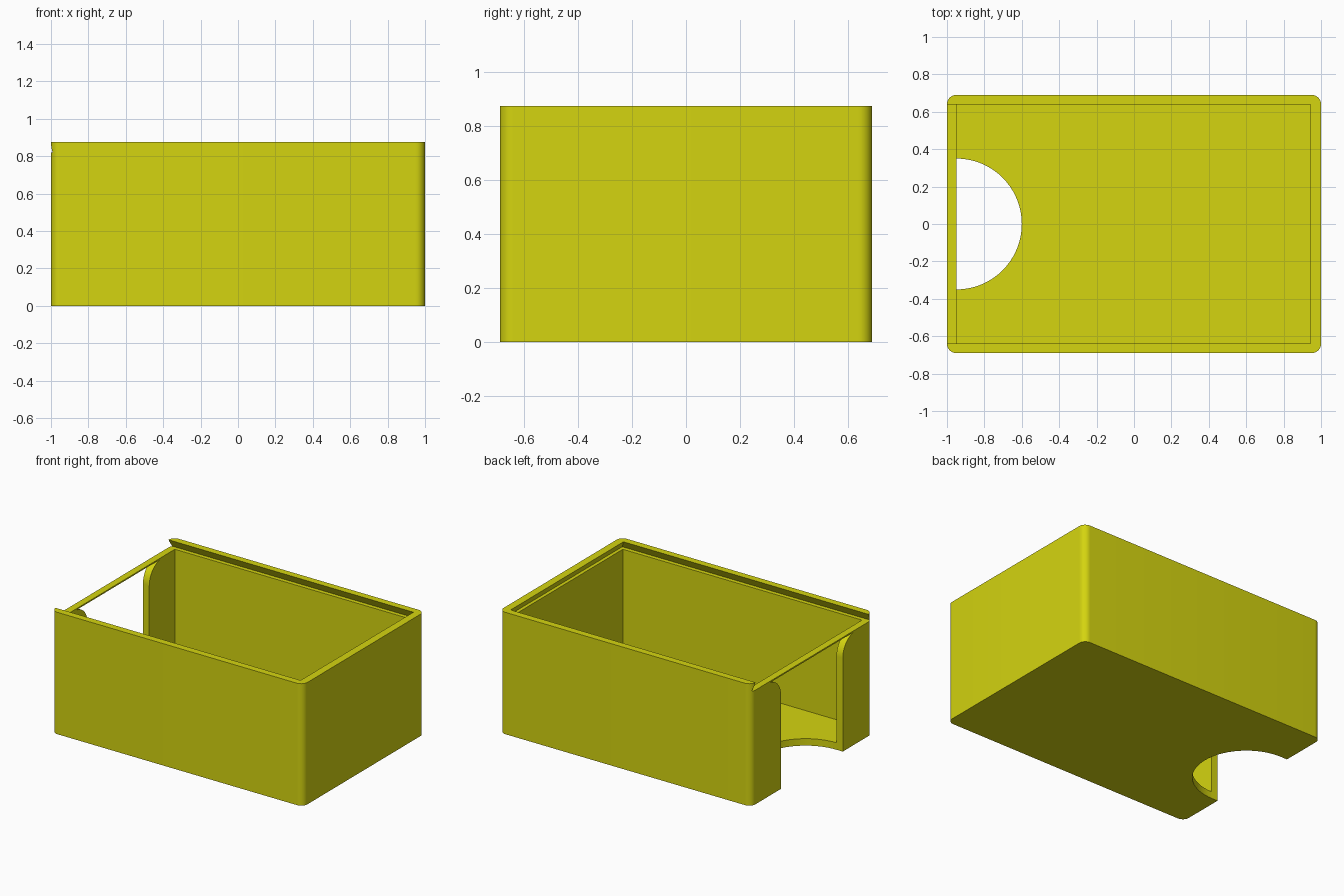
import bpy, bmesh, math

if "Cube" in bpy.data.objects:
    bpy.data.objects.remove(bpy.data.objects["Cube"])

L, W, H = 1.0, 0.69, 0.875      # half length, half width, height
WALL, R = 0.05, 0.05            # wall thickness, corner radius
LEDGE = 0.82                    # height of the lid ledge

yellow = bpy.data.materials.new("yellow plastic")
yellow.diffuse_color = (0.66, 0.66, 0.005, 1)
yellow.use_nodes = True
yellow.node_tree.nodes["Principled BSDF"].inputs["Base Color"].default_value = yellow.diffuse_color


def loft(name, bottom, top):
    """Closed solid between two matching rings of points."""
    bm = bmesh.new()
    a = [bm.verts.new(p) for p in bottom]
    b = [bm.verts.new(p) for p in top]
    n = len(a)
    bm.faces.new(a)
    bm.faces.new(b)
    for i in range(n):
        j = (i + 1) % n
        bm.faces.new((a[i], a[j], b[j], b[i]))
    bmesh.ops.recalc_face_normals(bm, faces=bm.faces)
    mesh = bpy.data.meshes.new(name)
    bm.to_mesh(mesh)
    bm.free()
    mesh.materials.append(yellow)
    ob = bpy.data.objects.new(name, mesh)
    bpy.context.collection.objects.link(ob)
    return ob


def arc(cx, cy, r, a0, a1, n):
    return [(cx + r * math.cos(math.radians(a0 + (a1 - a0) * i / n)),
             cy + r * math.sin(math.radians(a0 + (a1 - a0) * i / n)))
            for i in range(n + 1)]


def rect(x0, x1, y, z):
    return [(x0, -y, z), (x1, -y, z), (x1, y, z), (x0, y, z)]


def at_z(ring, z):
    return [(x, y, z) for x, y in ring]


def cut(body, cutter):
    cutter.hide_render = True
    m = body.modifiers.new("cut", 'BOOLEAN')
    m.operation, m.solver, m.object = 'DIFFERENCE', 'EXACT', cutter
    bpy.context.view_layer.objects.active = body
    bpy.ops.object.modifier_apply(modifier=m.name)
    bpy.data.objects.remove(cutter)


# Box body with rounded upright corners
outline = []
for k, (sx, sy) in enumerate([(1, 1), (-1, 1), (-1, -1), (1, -1)]):
    outline += arc(sx * (L - R), sy * (W - R), R, 90 * k, 90 * k + 90, 10)
box = loft("tray_body", at_z(outline, 0), at_z(outline, H))

# Inner cavity
cut(box, loft("cavity", rect(-L + WALL, L - WALL, W - WALL, WALL),
              rect(-L + WALL, L - WALL, W - WALL, LEDGE + 0.02)))

# Dovetail groove for the sliding lid, open at the left end
s = 0.03 / (H - LEDGE)          # undercut slope
up = 0.01                       # overshoot above the rim
e = s * up
cut(box, loft("lid_groove", rect(-1.2, 0.975, 0.67, LEDGE),
              rect(-1.2, 0.945 - e, 0.64 - e, H + up)))

# Half-round thumb notch through the floor
notch = arc(-L + WALL, 0, 0.35, 0, 360, 72)[:-1]
cut(box, loft("floor_notch", at_z(notch, -0.1), at_z(notch, 0.2)))

# Window in the left wall, flaring out under a thin top strip
top, f = LEDGE - 0.01, 0.14
side = [(0.35, -0.1)] + arc(0.35 + f, top - f, f, 180, 90, 14)
profile = side + [(-y, z) for y, z in reversed(side)]
cut(box, loft("wall_window", [(-1.1, y, z) for y, z in profile],
              [(-L + WALL + 0.003, y, z) for y, z in profile]))

# Smooth rounded corners, sharp edges elsewhere
bpy.ops.object.select_all(action='DESELECT')
box.select_set(True)
bpy.context.view_layer.objects.active = box
bpy.ops.object.shade_smooth_by_angle(angle=math.radians(30))
